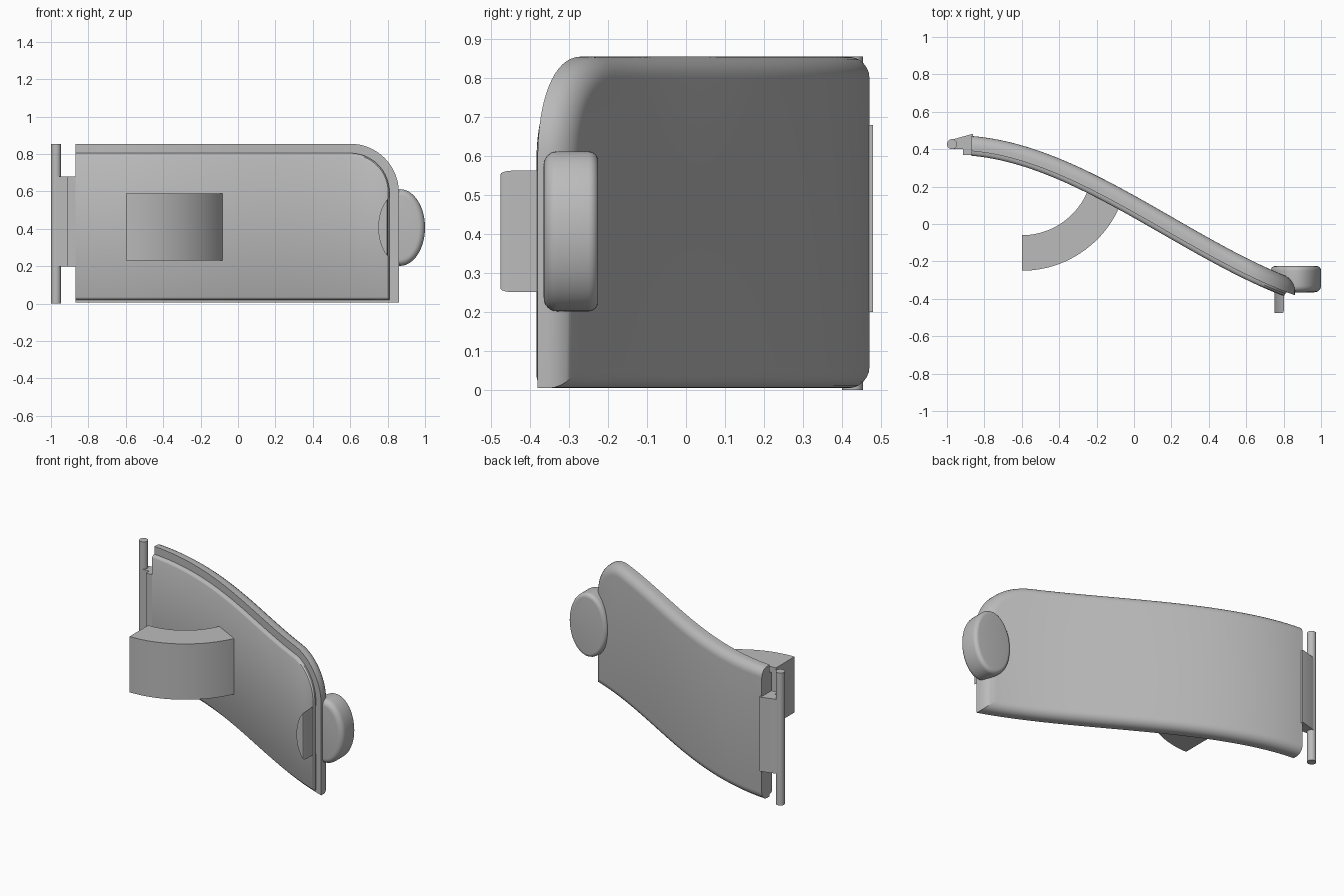
import bpy, bmesh
from math import sin, cos, pi, sqrt, radians

if "Cube" in bpy.data.objects:
    bpy.data.objects.remove(bpy.data.objects["Cube"])

grey = bpy.data.materials.new("plain grey")
grey.use_nodes = True
grey.diffuse_color = (0.5, 0.5, 0.5, 1)
grey.node_tree.nodes["Principled BSDF"].inputs["Base Color"].default_value = (0.5, 0.5, 0.5, 1)


def finish(bm, name, angle=35):
    bmesh.ops.recalc_face_normals(bm, faces=bm.faces)
    mesh = bpy.data.meshes.new(name)
    bm.to_mesh(mesh)
    bm.free()
    mesh.materials.append(grey)
    ob = bpy.data.objects.new(name, mesh)
    bpy.context.collection.objects.link(ob)
    bpy.ops.object.select_all(action='DESELECT')
    ob.select_set(True)
    bpy.context.view_layer.objects.active = ob
    bpy.ops.object.shade_smooth_by_angle(angle=radians(angle))
    return ob


def loft(bm, rings, strip_caps=False):
    """Join rings of equal length; cap with one face or with a strip of quads."""
    loops = [[bm.verts.new(p) for p in ring] for ring in rings]
    n = len(loops[0])
    for a, b in zip(loops, loops[1:]):
        for i in range(n):
            j = (i + 1) % n
            bm.faces.new((a[i], a[j], b[j], b[i]))
    for ring in (loops[0], loops[-1]):
        if strip_caps:
            for i in range(n // 2 - 1):
                bm.faces.new((ring[i], ring[i + 1], ring[n - 2 - i], ring[n - 1 - i]))
        else:
            bm.faces.new(ring)


def prism(points, z0, z1, name, angle=35):
    bm = bmesh.new()
    loft(bm, [[(x, y, z) for x, y in points] for z in (z0, z1)])
    return finish(bm, name, angle)


# S-shaped sweep of the cover, seen from above
LEFT, RIGHT = -0.87, 0.80


def sweep(x):
    t = (x - LEFT) / (RIGHT - LEFT)
    drop = 0.19 * (t - 2*t*t + t**3) + 3*t*t - 2*t**3 + 0.85 * (t**3 - t*t)
    return 0.365 - 0.75 * drop


def bend(x, depth):
    slope = (sweep(x + 0.01) - sweep(x - 0.01)) / 0.02
    return sweep(x) + depth * sqrt(1 + slope * slope)


def cover_slab(name, right, bottom, top, radius, layers):
    """Bent slab with one round corner; layers are (depth, inset) pairs."""
    bm = bmesh.new()
    rings = []
    for depth, inset in layers:
        xr, z0, z1, r = right - inset, bottom + inset, top - inset, radius - inset
        start = xr - r
        upper = [(LEFT + (start - LEFT) * i / 48, z1) for i in range(48)]
        for i in range(17):
            a = pi / 2 * i / 16
            upper.append((start + r * sin(a), z1 - r + r * cos(a)))
        outline = [(x, z0) for x, z in upper] + upper[::-1]
        rings.append([(x, bend(x, depth), z) for x, z in outline])
    loft(bm, rings, strip_caps=True)
    return finish(bm, name)


def fillet(depth, r, steps=6):
    """Quarter-round layers ending at the given depth."""
    return [(depth - r + r * sin(pi/2 * i/steps), r - r * cos(pi/2 * i/steps))
            for i in range(steps + 1)]


cover_slab("cover_shell", 0.86, 0.005, 0.855, 0.26,
           [(0.025, 0)] + fillet(0.105, 0.055))
cover_slab("inner_panel", 0.81, 0.02, 0.805, 0.21,
           [(0, 0.015), (0.004, 0.007), (0.015, 0), (0.04, 0)])

# Hinge tab and pin on the narrow end
prism([(-0.86, 0.48), (-0.87, 0.48), (-0.97, 0.452), (-0.97, 0.40), (-0.915, 0.40),
       (-0.915, 0.368), (-0.86, 0.368)], 0.20, 0.68, "hinge_tab", 20)
prism([(-0.973 + 0.027 * cos(2*pi*i/32), 0.427 + 0.027 * sin(2*pi*i/32))
       for i in range(32)], 0, 0.855, "hinge_pin")

# Curved spring arm
angles = [radians(-90 + 72 * i / 24) for i in range(25)]
arm = [(-0.6 + 0.57 * cos(a), 0.32 + 0.57 * sin(a)) for a in angles]
arm += [(-0.6 + 0.38 * cos(a), 0.32 + 0.38 * sin(a)) for a in reversed(angles)]
prism(arm, 0.23, 0.59, "spring_arm")

# Oval thumb button with rounded rims
bm = bmesh.new()
back = [(-0.25 + d, i) for d, i in fillet(0.025, 0.025)]
front = [(-0.33 - d, i) for d, i in fillet(0.035, 0.035)][::-1]
loft(bm, [[(0.865 + (0.135 - i) * cos(2*pi*k/64), y, 0.407 + (0.205 - i) * sin(2*pi*k/64))
           for k in range(64)] for y, i in front + back])
finish(bm, "thumb_button")

# Catch lip: clipped oval with its outer straight edge rounded
bm = bmesh.new()
clip = 2.14
arc = [clip + (2*pi - 2*clip) * i / 24 for i in range(25)]
loft(bm, [[(0.865 + 0.115 * cos(a), y, 0.407 + 0.185 * sin(a)) for a in arc]
          for y in (-0.475, -0.35)])
edge = [e for e in bm.edges if all(v.co.x > 0.80 and v.co.y < -0.47 for v in e.verts)]
bmesh.ops.bevel(bm, geom=edge, offset=0.035, segments=6, profile=0.5, affect='EDGES')
finish(bm, "catch_lip")
